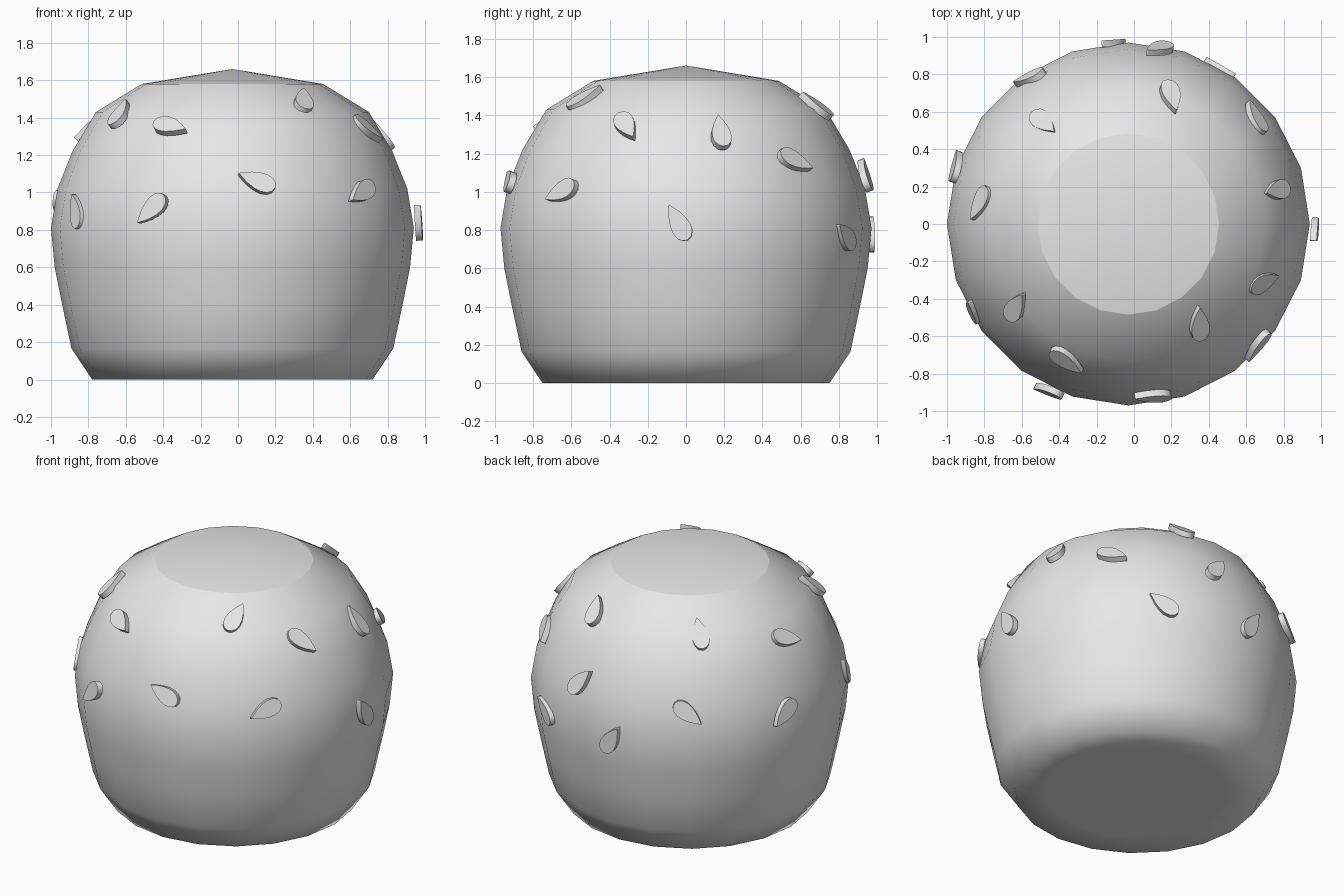
import bpy
import bmesh
from math import sin, cos, pi, radians
from mathutils import Vector, Matrix

cube = bpy.data.objects.get("Cube")
if cube:
    bpy.data.objects.remove(cube, do_unlink=True)

# Single plain colour
grey = bpy.data.materials.new("plain grey")
grey.use_nodes = True
colour = (0.8, 0.8, 0.8, 1)
grey.diffuse_color = colour
grey.node_tree.nodes["Principled BSDF"].inputs["Base Color"].default_value = colour


def make_object(name, bm):
    bmesh.ops.recalc_face_normals(bm, faces=bm.faces[:])
    mesh = bpy.data.meshes.new(name)
    bm.to_mesh(mesh)
    bm.free()
    mesh.materials.append(grey)
    obj = bpy.data.objects.new(name, mesh)
    bpy.context.collection.objects.link(obj)
    return obj


# Bun: twenty-sided lathe with a flat base and a shallow conical crown
SIDES = 20
CENTRE_X = -0.03
PROFILE = [(0.55, 0), (0.75, 0), (0.86, 0.165), (0.91, 0.4), (0.95, 0.6), (0.97, 0.81),
           (0.935, 1.02), (0.855, 1.22), (0.73, 1.43), (0.485, 1.58)]


def build_bun():
    bm = bmesh.new()
    rings = []
    for r, z in PROFILE:
        rings.append([bm.verts.new((CENTRE_X + r * cos(2 * pi * i / SIDES),
                                    r * sin(2 * pi * i / SIDES), z))
                      for i in range(SIDES)])
    for low, high in zip(rings, rings[1:]):
        for i in range(SIDES):
            j = (i + 1) % SIDES
            bm.faces.new((low[i], low[j], high[j], high[i]))
    bm.faces.new(rings[0])
    crown = bm.verts.new((CENTRE_X, 0, 1.66))
    for i in range(SIDES):
        j = (i + 1) % SIDES
        bm.faces.new((rings[-1][i], rings[-1][j], crown))
        # crisp rim around the crown
        bm.edges.get((rings[-1][i], rings[-1][j])).smooth = False
    for face in bm.faces:
        face.smooth = True
    return make_object("bun", bm)


# Seed: thin teardrop slab, pointed end along its local x axis
LENGTH, WIDTH, THICKNESS, STEPS = 0.105, 0.068, 0.036, 16


def build_seed(name, place, turn):
    bm = bmesh.new()
    outline = []
    for i in range(STEPS):
        t = 2 * pi * i / STEPS
        outline.append(bm.verts.new((LENGTH * cos(t),
                                     WIDTH * sin(t) * abs(sin(t / 2)),
                                     -THICKNESS / 2)))
    base = bm.faces.new(outline)
    result = bmesh.ops.extrude_face_region(bm, geom=[base])
    top = [g for g in result["geom"] if isinstance(g, bmesh.types.BMVert)]
    bmesh.ops.translate(bm, verts=top, vec=(0, 0, THICKNESS))
    for face in bm.faces:
        face.smooth = len(face.verts) == 4
    for edge in bm.edges:
        edge.smooth = all(f.smooth for f in edge.link_faces)
    obj = make_object(name, bm)

    # lie flat on the bun, then turn about the outward direction
    x, y, z = place
    out = Vector(((x - CENTRE_X) / 0.94, y / 0.94, (z - 0.8) / 0.74)).normalized()
    east = Vector((0, 0, 1)).cross(out).normalized()
    up = out.cross(east)
    a = radians(turn)
    tip = east * cos(a) + up * sin(a)
    side = out.cross(tip)
    frame = Matrix((tip, side, out)).transposed().to_4x4()
    obj.matrix_world = Matrix.Translation(place) @ frame


# Scattered seeds: position, then the turn of the pointed end in degrees
SEEDS = [
    (-0.12, 0.965, 0.78, 60), (0.13, 0.935, 1.09, 55), (0.46, 0.83, 0.77, 145),
    (-0.56, 0.78, 1.0, -38), (-0.48, 0.54, 1.42, 97), (0.2, 0.68, 1.45, 118),
    (0.65, 0.57, 1.16, -28), (0.76, 0.18, 1.31, 90), (0.965, -0.04, 0.84, 118),
    (0.69, -0.31, 1.34, -52), (0.66, -0.65, 1.0, 205), (0.35, -0.53, 1.49, 62),
    (0.1, -0.92, 1.06, 157), (-0.46, -0.89, 0.91, 225), (-0.36, -0.73, 1.35, -15),
    (-0.63, -0.44, 1.42, 108), (-0.86, -0.46, 0.9, 120), (-0.82, 0.11, 1.32, -28),
    (-0.95, 0.31, 0.93, 220),
]

build_bun()
for number, (x, y, z, turn) in enumerate(SEEDS, 1):
    build_seed(f"seed_{number}", (x, y, z), turn)
